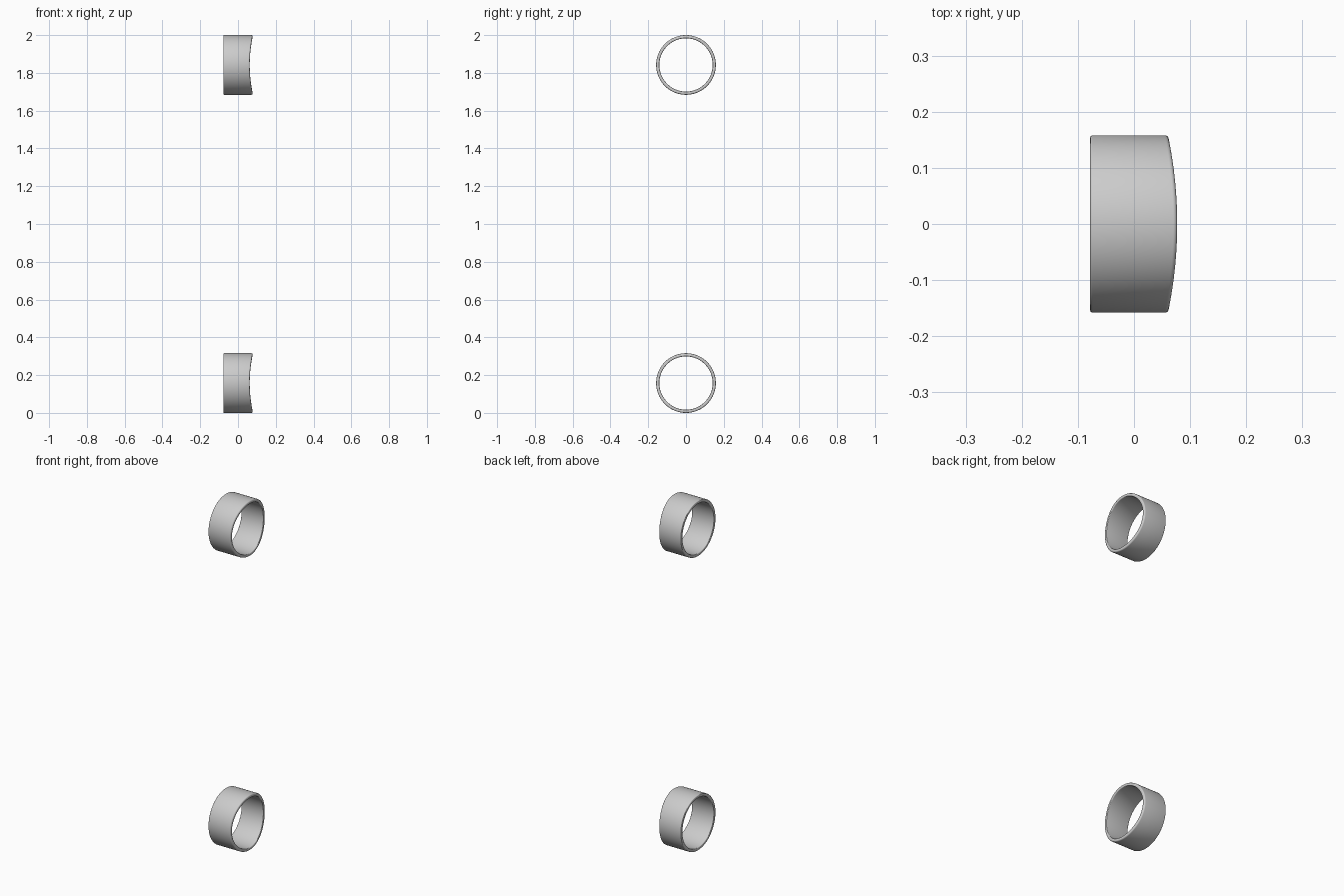
import bpy, bmesh, math

if "Cube" in bpy.data.objects:
    bpy.data.objects.remove(bpy.data.objects["Cube"])

OUTER, INNER = 0.158, 0.141
LEFT, RIGHT = -0.078, 0.077
SADDLE = 0.015      # depth of the saddle-shaped right end
SEGMENTS = 128


def corner(cx, cr, radius, start, steps=4):
    """Quarter-round of the wall section as (x, r) points."""
    return [(cx + radius * math.cos(math.radians(start + 90 * i / steps)),
             cr + radius * math.sin(math.radians(start + 90 * i / steps)))
            for i in range(steps + 1)]


def wall_section():
    big, small = 0.007, 0.004
    return (corner(RIGHT - big, OUTER - big, big, 0)
            + corner(LEFT + small, OUTER - small, small, 90)
            + corner(LEFT + small, INNER + small, small, 180)
            + corner(RIGHT - small, INNER + small, small, 270))


def make_ring(name, z):
    bm = bmesh.new()
    loops = []
    for i in range(SEGMENTS):
        a = 2 * math.pi * i / SEGMENTS
        loop = []
        for x, r in wall_section():
            # the right end curves in towards the sides, the left end stays flat
            if x > 0:
                x -= SADDLE * math.cos(a) ** 2
            loop.append(bm.verts.new((x, r * math.cos(a), r * math.sin(a))))
        loops.append(loop)
    n = len(loops[0])
    for i in range(SEGMENTS):
        p, q = loops[i], loops[(i + 1) % SEGMENTS]
        for j in range(n):
            k = (j + 1) % n
            bm.faces.new((p[j], p[k], q[k], q[j]))
    bmesh.ops.recalc_face_normals(bm, faces=bm.faces)
    mesh = bpy.data.meshes.new(name)
    bm.to_mesh(mesh)
    bm.free()
    obj = bpy.data.objects.new(name, mesh)
    bpy.context.collection.objects.link(obj)
    obj.location.z = z
    bpy.ops.object.select_all(action='DESELECT')
    obj.select_set(True)
    bpy.context.view_layer.objects.active = obj
    bpy.ops.object.shade_smooth_by_angle(angle=math.radians(35))


# two identical collars, one above the other
make_ring("lower_collar", OUTER)
make_ring("upper_collar", 2 - OUTER)
